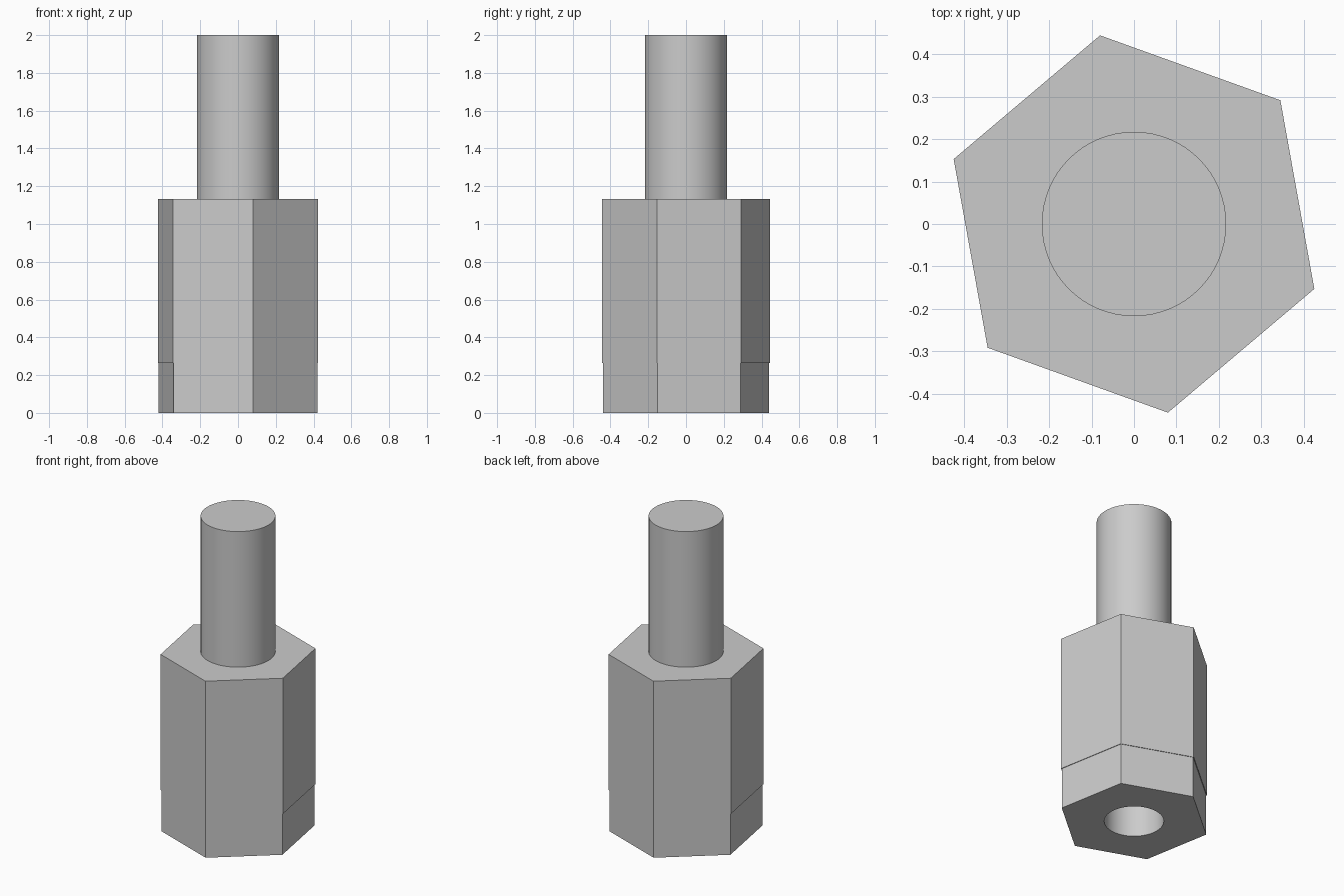
import bpy
import bmesh
from math import radians
from mathutils import Matrix, Vector

cube = bpy.data.objects.get("Cube")
if cube:
    bpy.data.objects.remove(cube, do_unlink=True)

# Dimensions
HEX_RADIUS, FOOT_RADIUS, HEX_TURN = 0.451, 0.446, radians(10.2)
STEP_Z, SHOULDER_Z, TOP_Z = 0.263, 1.132, 2.0
STUD_RADIUS, HOLE_RADIUS, HOLE_DEPTH = 0.217, 0.173, 0.85

# Single plain metal colour
metal = bpy.data.materials.new("light grey metal")
metal.use_nodes = True
COLOUR = (0.6, 0.6, 0.6, 1)
metal.diffuse_color = COLOUR
metal.node_tree.nodes["Principled BSDF"].inputs["Base Color"].default_value = COLOUR


def prism(bm, sides, radius, z0, z1, turn=0.0):
    """Add a capped upright prism running from z0 to z1."""
    place = Matrix.Translation((0, 0, (z0 + z1) / 2)) @ Matrix.Rotation(turn, 4, "Z")
    bmesh.ops.create_cone(bm, cap_ends=True, segments=sides, radius1=radius,
                          radius2=radius, depth=z1 - z0, matrix=place)


def make_object(name, bm):
    mesh = bpy.data.meshes.new(name)
    bm.to_mesh(mesh)
    bm.free()
    mesh.materials.append(metal)
    obj = bpy.data.objects.new(name, mesh)
    bpy.context.collection.objects.link(obj)
    return obj


def activate(obj):
    bpy.ops.object.select_all(action="DESELECT")
    obj.select_set(True)
    bpy.context.view_layer.objects.active = obj


# Hexagonal body, with a slightly narrower foot stepped in below it
bm = bmesh.new()
prism(bm, 6, HEX_RADIUS, STEP_Z, SHOULDER_Z, HEX_TURN)
bm.normal_update()
underside = min(bm.faces, key=lambda f: f.normal.z)
bmesh.ops.inset_region(bm, faces=[underside],
                       thickness=(HEX_RADIUS - FOOT_RADIUS) * 0.866)
foot = bmesh.ops.extrude_face_region(bm, geom=[underside])["geom"]
bmesh.ops.translate(bm, vec=Vector((0, 0, -STEP_Z)),
                    verts=[v for v in foot if isinstance(v, bmesh.types.BMVert)])
if underside.is_valid:
    bmesh.ops.delete(bm, geom=[underside], context="FACES_ONLY")
bmesh.ops.recalc_face_normals(bm, faces=bm.faces)
body = make_object("hex_body", bm)

# Blind round hole drilled up through the foot
bm = bmesh.new()
prism(bm, 64, HOLE_RADIUS, -0.1, HOLE_DEPTH)
drill = make_object("hole_cutter", bm)
drill.hide_render = True
cut = body.modifiers.new("hole", "BOOLEAN")
cut.operation = "DIFFERENCE"
cut.solver = "EXACT"
cut.object = drill
activate(body)
bpy.ops.object.modifier_apply(modifier=cut.name)
bpy.data.objects.remove(drill, do_unlink=True)

# Round stud standing on the shoulder
bm = bmesh.new()
prism(bm, 64, STUD_RADIUS, SHOULDER_Z, TOP_Z)
stud = make_object("round_stud", bm)

for part in (body, stud):
    activate(part)
    bpy.ops.object.shade_smooth_by_angle(angle=radians(30))
